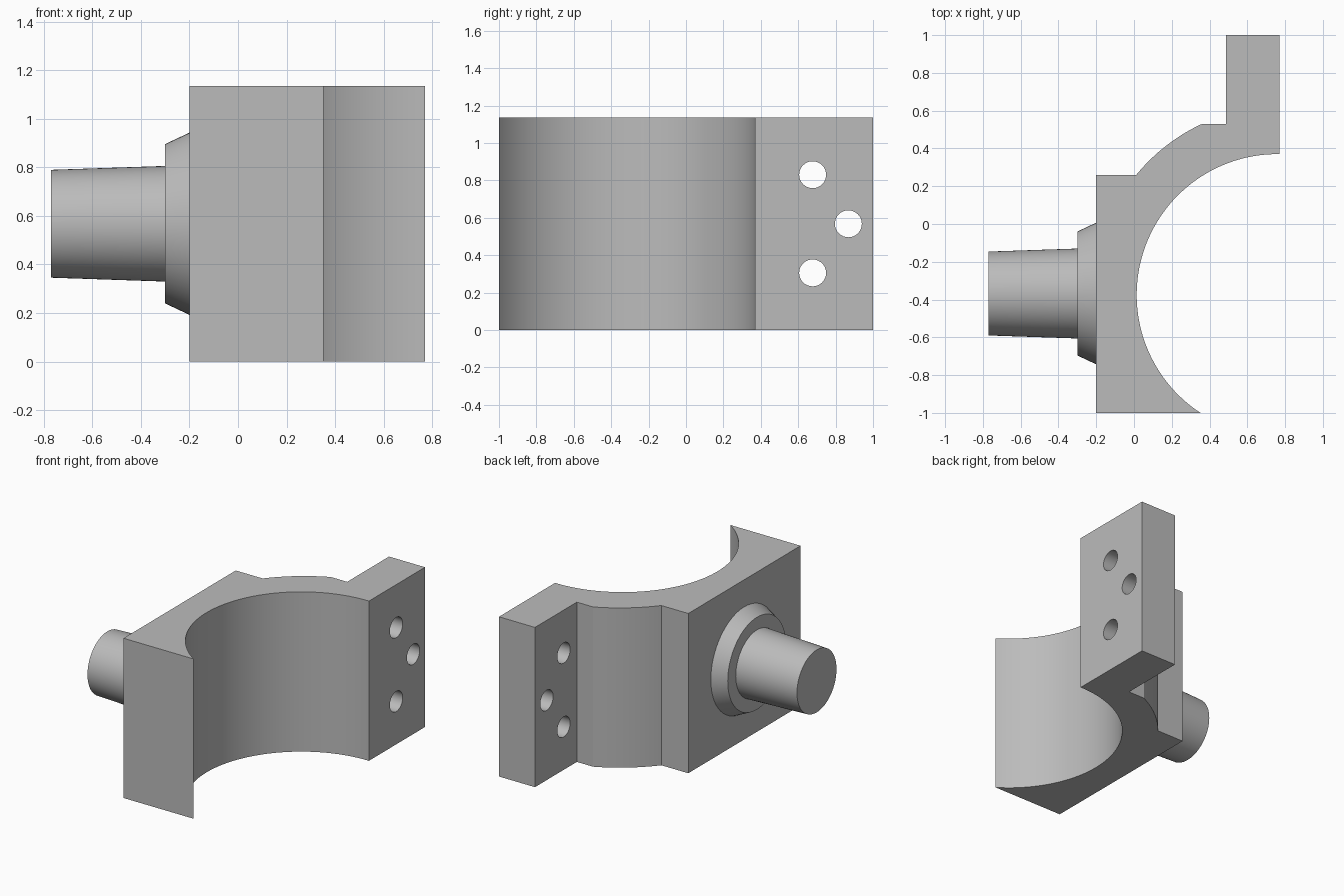
import bpy, bmesh
from math import pi, cos, sin, atan2
from mathutils import Matrix

if "Cube" in bpy.data.objects:
    bpy.data.objects.remove(bpy.data.objects["Cube"], do_unlink=True)

HEIGHT = 1.135
BORE = (0.76, -0.375)      # centre of the half-round saddle
AXIS_Y, AXIS_Z = -0.368, HEIGHT / 2

grey = bpy.data.materials.new("plain_grey")
grey.use_nodes = True
colour = (0.5, 0.5, 0.5, 1)
grey.diffuse_color = colour
grey.node_tree.nodes["Principled BSDF"].inputs["Base Color"].default_value = colour


def make_object(name, bm):
    bmesh.ops.recalc_face_normals(bm, faces=bm.faces)
    mesh = bpy.data.meshes.new(name)
    bm.to_mesh(mesh)
    bm.free()
    mesh.materials.append(grey)
    obj = bpy.data.objects.new(name, mesh)
    bpy.context.collection.objects.link(obj)
    return obj


def shade(obj):
    bpy.ops.object.select_all(action='DESELECT')
    obj.select_set(True)
    bpy.context.view_layer.objects.active = obj
    bpy.ops.object.shade_smooth_by_angle(angle=pi / 9)


def arc(start, end, steps):
    """Arc about the bore centre, radius blended between both end points."""
    (ax, ay), (bx, by) = [(p[0] - BORE[0], p[1] - BORE[1]) for p in (start, end)]
    a, b = atan2(ay, ax) % (2 * pi), atan2(by, bx) % (2 * pi)
    ra, rb = (ax * ax + ay * ay) ** 0.5, (bx * bx + by * by) ** 0.5
    points = []
    for i in range(steps + 1):
        t = i / steps
        r, ang = ra + (rb - ra) * t, a + (b - a) * t
        points.append((BORE[0] + r * cos(ang), BORE[1] + r * sin(ang)))
    return points


def cone_x(name, x0, x1, r0, r1, y, z, sides=64):
    """Cylinder or cone lying along x."""
    bm = bmesh.new()
    place = Matrix.Translation(((x0 + x1) / 2, y, z)) @ Matrix.Rotation(pi / 2, 4, 'Y')
    bmesh.ops.create_cone(bm, cap_ends=True, segments=sides, radius1=r0,
                          radius2=r1, depth=x1 - x0, matrix=place)
    return make_object(name, bm)


# Saddle bracket: one plan outline pulled up to full height
outline = [(-0.2, -1)]
outline += arc((0.352, -1), (0.77, 0.37), 64)
outline += [(0.77, 1), (0.487, 1), (0.487, 0.53)]
outline += arc((0.36, 0.53), (0.012, 0.26), 16)
outline += [(-0.2, 0.26)]
bm = bmesh.new()
base = bm.faces.new([bm.verts.new((x, y, 0)) for x, y in outline])
grown = bmesh.ops.extrude_face_region(bm, geom=[base], use_keep_orig=True)
top = [v for v in grown["geom"] if isinstance(v, bmesh.types.BMVert)]
bmesh.ops.translate(bm, verts=top, vec=(0, 0, HEIGHT))
bracket = make_object("saddle_bracket", bm)

# Bolt holes through the flange
cutters = []
for i, (y, z) in enumerate([(0.677, 0.83), (0.868, AXIS_Z), (0.677, 0.305)]):
    cutter = cone_x(f"bolt_hole_cutter_{i + 1}", 0.4, 0.9, 0.072, 0.072, y, z, 32)
    cutter.hide_render = True
    cutters.append(cutter)
    mod = bracket.modifiers.new("bolt_hole", 'BOOLEAN')
    mod.operation = 'DIFFERENCE'
    mod.solver = 'EXACT'
    mod.object = cutter
bpy.context.view_layer.objects.active = bracket
for mod in list(bracket.modifiers):
    bpy.ops.object.modifier_apply(modifier=mod.name)
for cutter in cutters:
    bpy.data.objects.remove(cutter, do_unlink=True)
shade(bracket)

# Tapered collar and spigot on the back pad
shade(cone_x("collar", -0.3, -0.2, 0.328, 0.375, AXIS_Y, AXIS_Z))
shade(cone_x("spigot", -0.77, -0.3, 0.222, 0.238, AXIS_Y, AXIS_Z))
